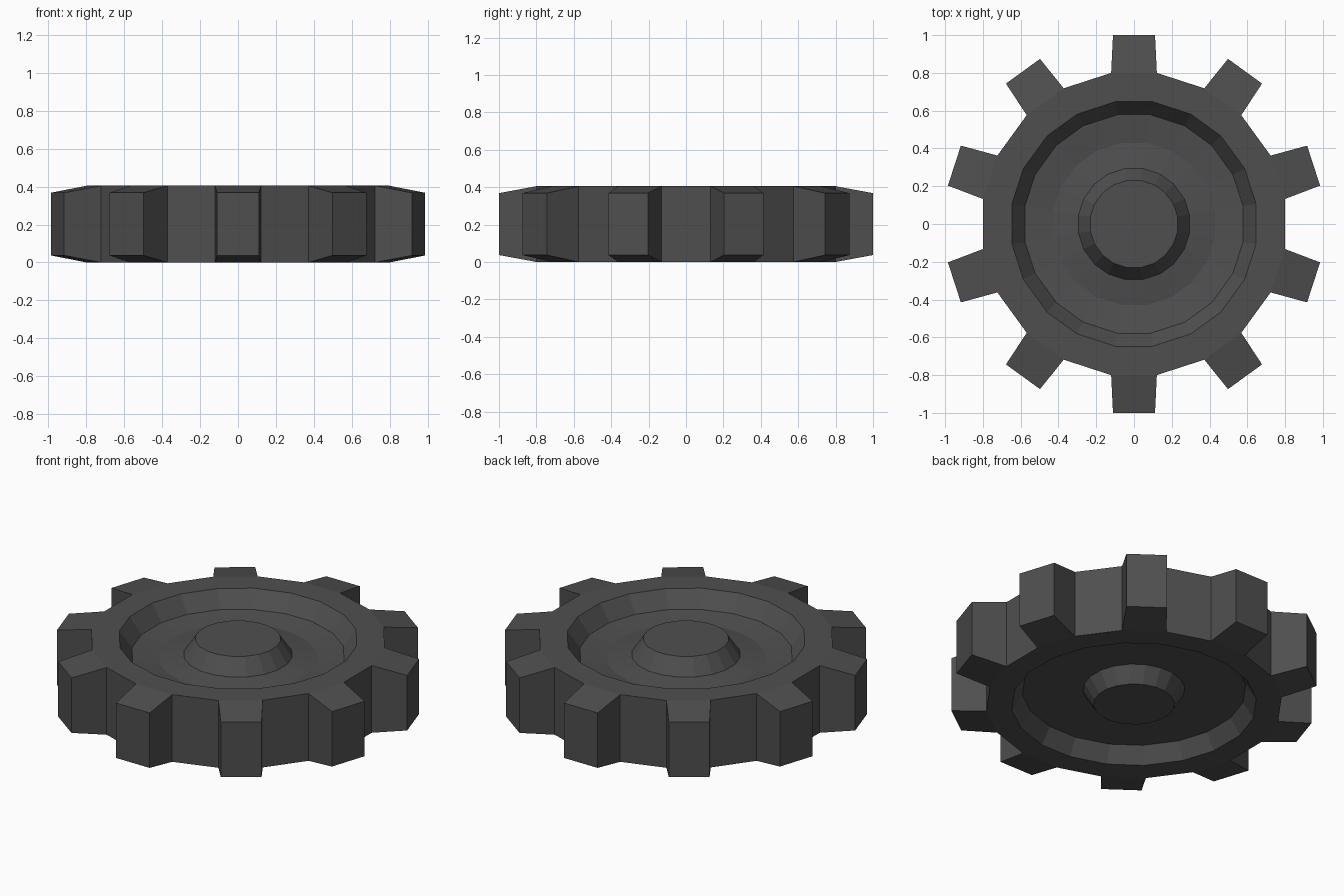
import bpy, bmesh, math

if "Cube" in bpy.data.objects:
    bpy.data.objects.remove(bpy.data.objects["Cube"])

TEETH = 10
ROOT_HALF = math.radians(8.6)    # half angle of a tooth at its root
TIP_HALF = math.radians(6.35)    # half angle of a tooth at its tip
ROOT_R, TIP_R = 0.809, 1.006
HEIGHT, CHAMFER = 0.405, 0.037

mat = bpy.data.materials.new("dark_grey_metal")
mat.diffuse_color = (0.078, 0.078, 0.078, 1)
mat.use_nodes = True
mat.node_tree.nodes["Principled BSDF"].inputs["Base Color"].default_value = mat.diffuse_color

bm = bmesh.new()


def polar(r, a, z):
    return bm.verts.new((r * math.cos(a), r * math.sin(a), z))


def ring(r, z):
    """Loop of vertices at both root corners of every tooth."""
    out = []
    for i in range(TEETH):
        mid = math.pi / 2 + i * math.tau / TEETH
        out += [polar(r, mid - ROOT_HALF, z), polar(r, mid + ROOT_HALF, z)]
    return out


def bridge(a, b, skip=lambda i: False):
    n = len(a)
    for i in range(n):
        if not skip(i):
            j = (i + 1) % n
            bm.faces.new((a[i], a[j], b[j], b[i]))


def dish(profile):
    """Rings from the rim to the hub, closed by a flat hub cap."""
    loops = [ring(r, z) for r, z in profile]
    for a, b in zip(loops, loops[1:]):
        bridge(a, b)
    bm.faces.new(loops[-1])
    return loops[0]


# Upper side: rim, shallow V groove, raised hub
top = dish([(ROOT_R, HEIGHT), (0.655, HEIGHT), (0.585, 0.31),
            (0.435, 0.29), (0.298, 0.31), (0.234, HEIGHT)])
# Lower side: rim, flat recess, hub
bottom = dish([(ROOT_R, 0), (0.67, 0), (0.612, 0.093),
               (0.278, 0.093), (0.222, 0)])

# Outer wall between teeth
bridge(top, bottom, skip=lambda i: i % 2 == 0)

# Teeth, tapered in width and height
for i in range(TEETH):
    mid = math.pi / 2 + i * math.tau / TEETH
    t0, t1 = top[2 * i], top[2 * i + 1]
    b0, b1 = bottom[2 * i], bottom[2 * i + 1]
    u0, u1 = (polar(TIP_R, mid + s * TIP_HALF, HEIGHT - CHAMFER) for s in (-1, 1))
    d0, d1 = (polar(TIP_R, mid + s * TIP_HALF, CHAMFER) for s in (-1, 1))
    for f in ((t0, t1, u1, u0), (b0, b1, d1, d0), (u0, u1, d1, d0),
              (t0, u0, d0, b0), (t1, u1, d1, b1)):
        bm.faces.new(f)

bmesh.ops.recalc_face_normals(bm, faces=bm.faces[:])
mesh = bpy.data.meshes.new("gear_wheel")
bm.to_mesh(mesh)
bm.free()
mesh.materials.append(mat)
gear = bpy.data.objects.new("gear_wheel", mesh)
bpy.context.collection.objects.link(gear)
